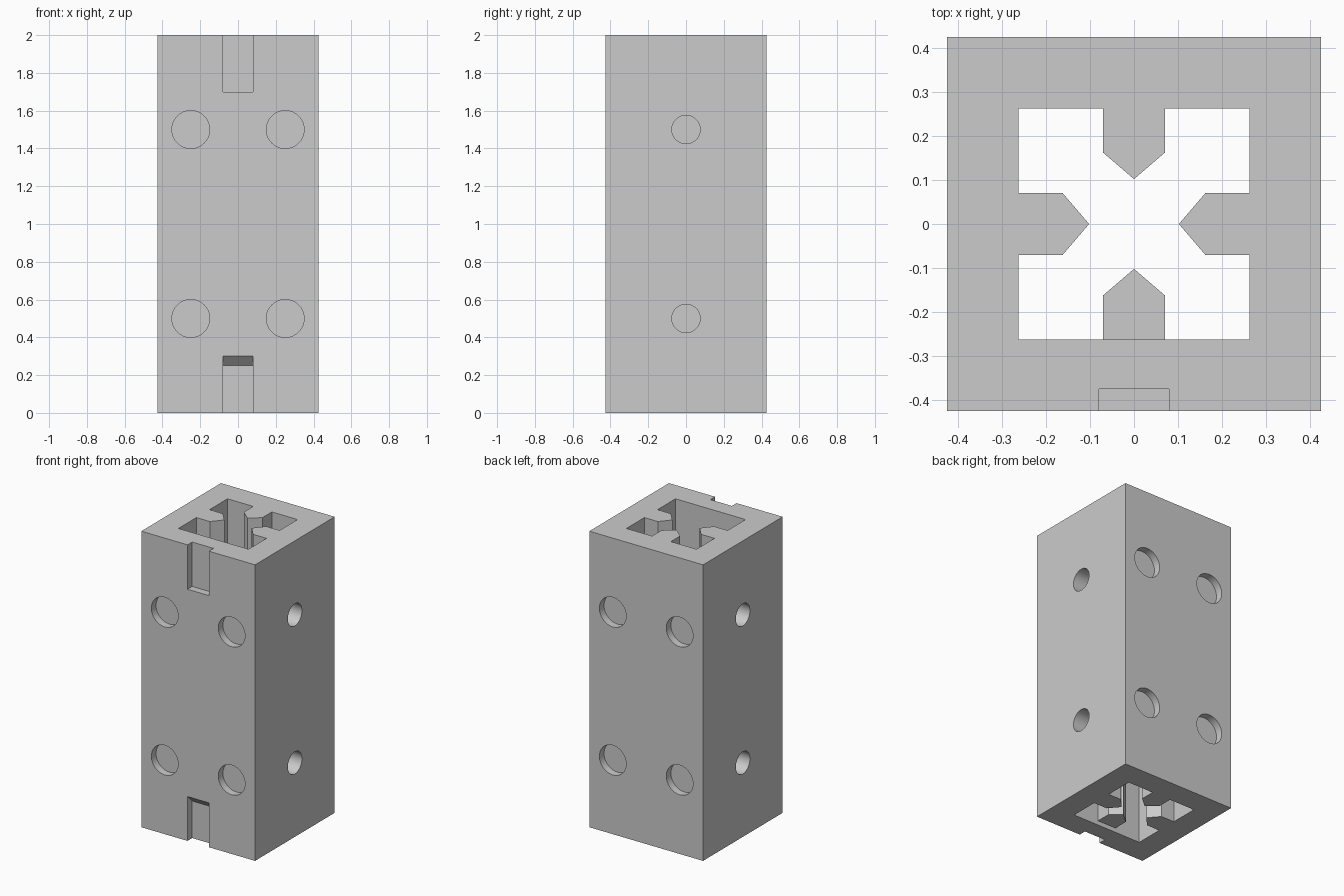
import bpy, bmesh
from math import radians
from mathutils import Matrix, Vector

if "Cube" in bpy.data.objects:
    bpy.data.objects.remove(bpy.data.objects["Cube"])

W, H = 0.425, 2.0          # half width, height
POCKET = 0.262             # half width of the inner shaft
RECESS = 0.05              # depth of round recesses and slots

grey = bpy.data.materials.new("light_grey")
grey.use_nodes = True
colour = (0.6, 0.6, 0.6, 1)
grey.diffuse_color = colour
grey.node_tree.nodes["Principled BSDF"].inputs["Base Color"].default_value = colour


def prism(name, points, direction):
    """Extrude a closed polygon of 3D points along a direction."""
    bm = bmesh.new()
    face = bm.faces.new([bm.verts.new(p) for p in points])
    new = bmesh.ops.extrude_face_region(bm, geom=[face])["geom"]
    moved = [v for v in new if isinstance(v, bmesh.types.BMVert)]
    bmesh.ops.translate(bm, verts=moved, vec=direction)
    bmesh.ops.recalc_face_normals(bm, faces=bm.faces)
    return finish(name, bm)


def box(name, low, high):
    (x0, y0, z0), (x1, y1, z1) = low, high
    base = [(x0, y0, z0), (x1, y0, z0), (x1, y1, z0), (x0, y1, z0)]
    return prism(name, base, (0, 0, z1 - z0))


def drill(name, centre, radius, depth, axis):
    """Round cutter reaching the given depth to both sides of its centre."""
    bm = bmesh.new()
    turn = Matrix.Rotation(radians(90), 4, "Y" if axis == "X" else "X")
    bmesh.ops.create_cone(bm, cap_ends=True, segments=64, radius1=radius,
                          radius2=radius, depth=2 * depth,
                          matrix=Matrix.Translation(centre) @ turn)
    return finish(name, bm)


def finish(name, bm):
    mesh = bpy.data.meshes.new(name)
    bm.to_mesh(mesh)
    bm.free()
    mesh.materials.append(grey)
    obj = bpy.data.objects.new(name, mesh)
    bpy.context.collection.objects.link(obj)
    return obj


block = box("beam_block", (-W, -W, 0), (W, W, H))

# Shaft with four pointed ribs, one quarter profile turned four times
quarter = [(POCKET, 0.068), (POCKET, POCKET), (0.075, POCKET), (0.075, 0.162),
           (0, 0.102), (-0.075, 0.162), (-0.075, POCKET)]
quarter = [(-0.07, POCKET), (-0.07, 0.162), (0, 0.102), (0.07, 0.162), (0.07, POCKET),
           (POCKET, POCKET)]
outline = []
for k in range(4):
    spin = Matrix.Rotation(radians(-90 * k), 3, "Z")
    outline += [spin @ Vector((x, y, -0.1)) for x, y in quarter]
cutters = [prism("shaft_cutter", outline, (0, 0, H + 0.2))]

# The front rib stops short of both ends
for z0, z1 in ((1.7, H + 0.1), (-0.1, 0.03)):
    cutters.append(box("rib_end_cutter", (-0.09, -POCKET, z0), (0.09, -0.05, z1)))

# Front slots: square at the top, sloping roof at the bottom
back, out = -W + RECESS, -W - 0.05
cutters.append(box("top_slot_cutter", (-0.08, out, 1.7), (0.08, back, H + 0.1)))
side = [(-0.08, out, -0.1), (-0.08, back, -0.1), (-0.08, back, 0.25), (-0.08, out, 0.35)]
cutters.append(prism("bottom_slot_cutter", side, (0.16, 0, 0)))

# Round recesses front and back, small bores on both sides
for z in (0.5, 1.5):
    for s in (-1, 1):
        cutters.append(drill("bore_cutter", (s * W, 0, z), 0.075, 0.16, "X"))
        for x in (-0.25, 0.25):
            cutters.append(drill("recess_cutter", (x, s * W, z), 0.1, RECESS, "Y"))

bpy.context.view_layer.objects.active = block
for cutter in cutters:
    mod = block.modifiers.new("cut", "BOOLEAN")
    mod.operation, mod.solver, mod.object = "DIFFERENCE", "EXACT", cutter
    bpy.ops.object.modifier_apply(modifier=mod.name)
    bpy.data.objects.remove(cutter)

bpy.ops.object.select_all(action="DESELECT")
block.select_set(True)
bpy.ops.object.shade_smooth_by_angle(angle=radians(30))
